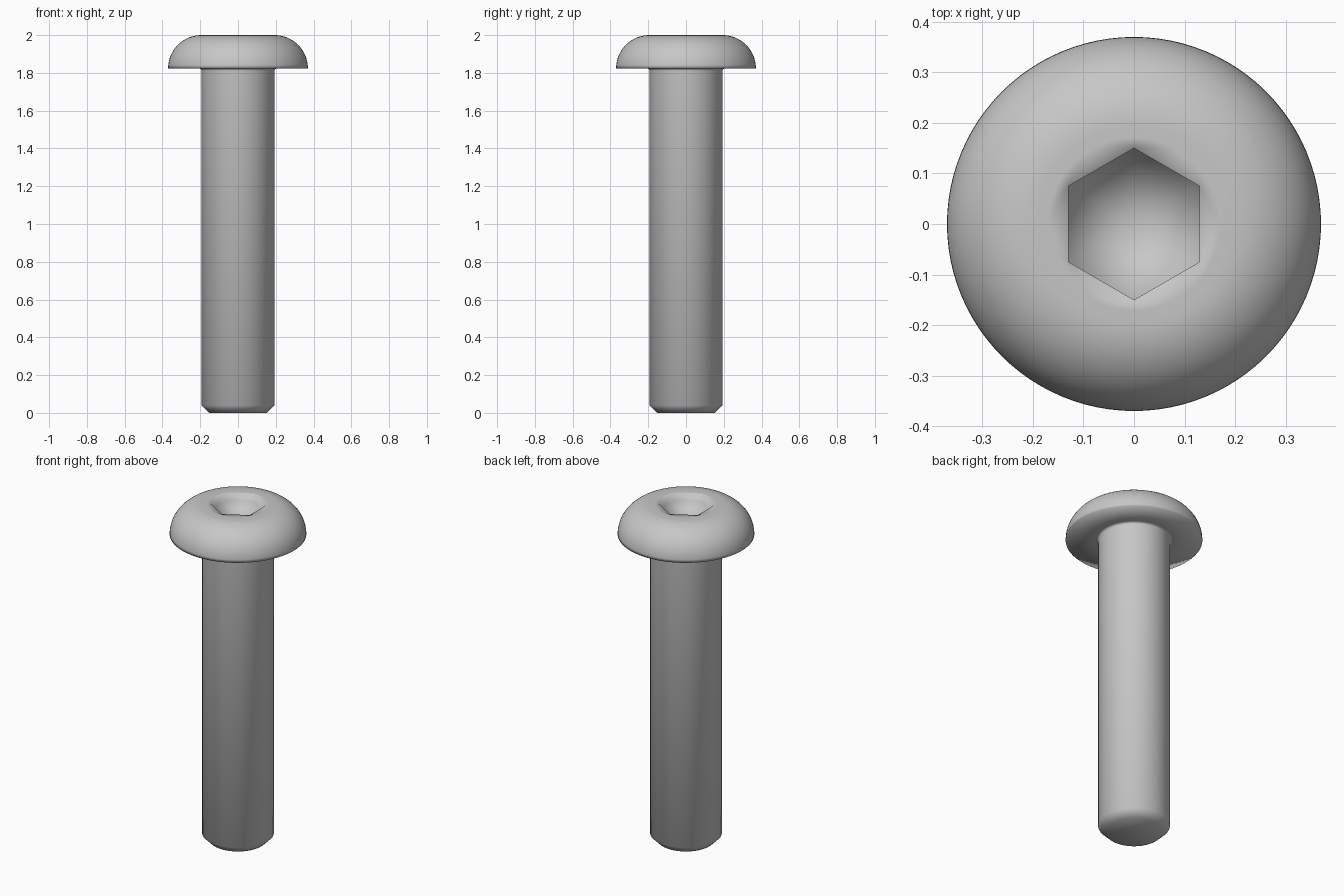
import bpy, bmesh, math

cube = bpy.data.objects.get("Cube")
if cube:
    bpy.data.objects.remove(cube, do_unlink=True)

SEGMENTS = 96
HEAD_R, HEAD_Z, TOP = 0.37, 1.824, 2.0
SHANK_R, CHAMFER, FILLET = 0.194, 0.04, 0.013
HEX_R, WALL_DEPTH, SOCKET_DEPTH = 0.15, 0.04, 0.107

steel = bpy.data.materials.new("grey steel")
steel.use_nodes = True
colour = (0.57, 0.57, 0.57, 1)
steel.diffuse_color = colour
steel.node_tree.nodes["Principled BSDF"].inputs["Base Color"].default_value = colour


def ring(bm, r, z, count=SEGMENTS, start=0.0):
    """Circle of vertices, counter-clockwise from above."""
    angles = [start + math.tau * i / count for i in range(count)]
    return [bm.verts.new((r * math.cos(a), r * math.sin(a), z)) for a in angles]


def bridge(bm, a, b):
    """Quads between two rings of equal size."""
    n = len(a)
    for i in range(n):
        j = (i + 1) % n
        bm.faces.new((a[i], a[j], b[j], b[i]))


def revolve(bm, profile):
    rings = [ring(bm, r, z) for r, z in profile]
    for a, b in zip(rings, rings[1:]):
        bridge(bm, a, b)
    return rings


def arc(cx, cz, radius, start, end, steps):
    angles = [math.radians(start + (end - start) * i / steps) for i in range(steps + 1)]
    return [(cx + radius * math.cos(a), cz + radius * math.sin(a)) for a in angles]


def finish(bm, name):
    """Smooth the round surfaces and keep the edges sharp."""
    for face in bm.faces:
        face.smooth = True
    for edge in bm.edges:
        edge.smooth = edge.calc_face_angle(0) < math.radians(20)
    mesh = bpy.data.meshes.new(name)
    bm.to_mesh(mesh)
    bm.free()
    mesh.materials.append(steel)
    obj = bpy.data.objects.new(name, mesh)
    bpy.context.collection.objects.link(obj)


# Shank: chamfered tip, straight body, small fillet under the head
bm = bmesh.new()
profile = [(SHANK_R - CHAMFER, 0), (SHANK_R, CHAMFER)]
profile += arc(SHANK_R + FILLET, HEAD_Z - FILLET, FILLET, 180, 90, 6)
tip = revolve(bm, profile)[0]
bm.faces.new(tip[::-1])
finish(bm, "shank")

# Head: flat underside, quarter-round dome, flat top
bm = bmesh.new()
dome_r = TOP - HEAD_Z
profile = [(SHANK_R + FILLET, HEAD_Z)]
profile += arc(HEAD_R - dome_r, HEAD_Z, dome_r, 0, 90, 16)
profile.append((HEX_R + 0.02, TOP))
top_ring = revolve(bm, profile)[-1]

# Flat top running in to the hexagonal rim
rim = ring(bm, HEX_R, TOP, 6, math.radians(30))
per_corner = SEGMENTS // 6
for i in range(SEGMENTS):
    bm.faces.new((top_ring[i], top_ring[(i + 1) % SEGMENTS], rim[i // per_corner]))
for k in range(6):
    outer = top_ring[(k + 1) * per_corner % SEGMENTS]
    bm.faces.new((rim[k], outer, rim[(k + 1) % 6]))

# Socket: straight walls and a pointed floor
floor = ring(bm, HEX_R, TOP - WALL_DEPTH, 6, math.radians(30))
bridge(bm, rim, floor)
apex = bm.verts.new((0, 0, TOP - SOCKET_DEPTH))
for k in range(6):
    bm.faces.new((floor[k], floor[(k + 1) % 6], apex))
finish(bm, "head")
